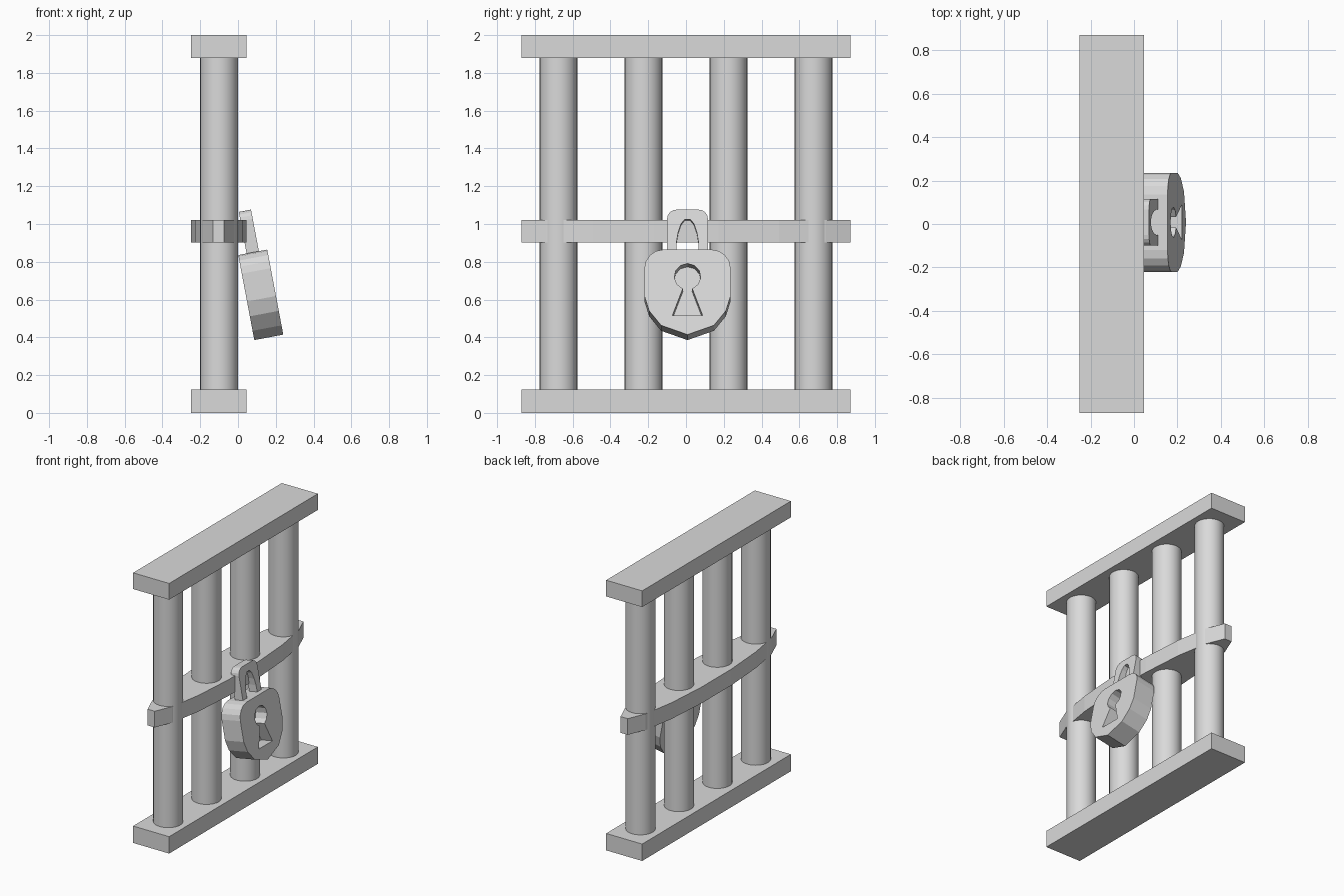
import bpy, bmesh, math
from mathutils import Matrix

if "Cube" in bpy.data.objects:
    bpy.data.objects.remove(bpy.data.objects["Cube"])

iron = bpy.data.materials.new("grey_iron")
iron.diffuse_color = (0.7, 0.7, 0.7, 1)
iron.use_nodes = True
iron.node_tree.nodes["Principled BSDF"].inputs["Base Color"].default_value = iron.diffuse_color
CX = -0.1025                      # centre plane of the grille


def finish(bm, name, matrix=None):
    bmesh.ops.recalc_face_normals(bm, faces=bm.faces[:])
    mesh = bpy.data.meshes.new(name)
    bm.to_mesh(mesh)
    bm.free()
    mesh.materials.append(iron)
    ob = bpy.data.objects.new(name, mesh)
    bpy.context.collection.objects.link(ob)
    if matrix is not None:
        ob.matrix_world = matrix
    return ob


def box(name, x0, x1, y0, y1, z0, z1):
    bm = bmesh.new()
    bmesh.ops.create_cube(bm, size=1)
    for v in bm.verts:
        v.co.x = x0 if v.co.x < 0 else x1
        v.co.y = y0 if v.co.y < 0 else y1
        v.co.z = z0 if v.co.z < 0 else z1
    return finish(bm, name)


def prism(name, pts, x0, x1, matrix):
    """Extrude a (y, z) outline from x0 to x1."""
    bm = bmesh.new()
    face = bm.faces.new([bm.verts.new((x0, y, z)) for y, z in pts])
    ext = bmesh.ops.extrude_face_region(bm, geom=[face])
    for v in ext["geom"]:
        if isinstance(v, bmesh.types.BMVert):
            v.co.x = x1
    return finish(bm, name, matrix)


def mirrored(half):
    """Complete a right-hand half outline, skipping points on the axis."""
    return half + [(-y, z) for y, z in reversed(half) if y > 1e-6]


def corner(y, z, r, n=4):
    """Rounded upper right corner, from the side up to the top."""
    return [(y - r + r * math.cos(a), z - r + r * math.sin(a))
            for a in (math.pi / 2 * i / n for i in range(n + 1))]


# top and bottom rails
box("bottom_rail", -0.25, 0.045, -0.87, 0.87, 0, 0.125)
box("top_rail", -0.25, 0.045, -0.87, 0.87, 1.88, 2.0)

# upright round bars
for i in range(4):
    bm = bmesh.new()
    bmesh.ops.create_cone(bm, cap_ends=True, segments=32, radius1=0.1, radius2=0.1, depth=1.77)
    bar = finish(bm, f"bar_{i + 1}", Matrix.Translation((-0.10, -0.675 + 0.45 * i, 1.0025)))
    bpy.ops.object.select_all(action='DESELECT')
    bar.select_set(True)
    bpy.context.view_layer.objects.active = bar
    bpy.ops.object.shade_smooth_by_angle(angle=math.radians(40))

# faceted oval band around the middle
bm = bmesh.new()
bmesh.ops.create_cone(bm, cap_ends=True, segments=16, radius1=1, radius2=1, depth=0.12)
bmesh.ops.rotate(bm, verts=bm.verts[:], matrix=Matrix.Rotation(math.pi / 16, 3, 'Z'))
mx = max(v.co.x for v in bm.verts)
if mx > 0.99:                     # keep a flat facet at each end
    bmesh.ops.rotate(bm, verts=bm.verts[:], matrix=Matrix.Rotation(math.pi / 16, 3, 'Z'))
    mx = max(v.co.x for v in bm.verts)
for v in bm.verts:
    v.co.x *= 0.1475 / mx
    v.co.y *= 0.87 / mx
finish(bm, "middle_band", Matrix.Translation((CX, 0, 0.962)))

# padlock, leaning outwards at the bottom; local origin is the body's top centre
lock = Matrix.Translation((0.078, 0.008, 0.85)) @ Matrix.Rotation(math.radians(-10.7), 4, 'Y')

body_half = [(0, -0.458), (0.14, -0.408), (0.203, -0.33), (0.228, -0.25)] + corner(0.228, 0, 0.1)
body = prism("padlock_body", mirrored(body_half), -0.078, 0.078, lock)

# keyhole recess
arc = [math.radians(-69 + 318 * i / 10) for i in range(11)]
hole = [(0.08, -0.355)] + [(0.07 * math.cos(a), -0.145 + 0.07 * math.sin(a)) for a in arc] + [(-0.08, -0.355)]
cutter = prism("keyhole_cutter", hole, -0.015, 0.12, lock)
cutter.hide_render = True
mod = body.modifiers.new("keyhole", 'BOOLEAN')
mod.operation = 'DIFFERENCE'
mod.solver = 'EXACT'
mod.object = cutter
bpy.context.view_layer.update()
bpy.ops.object.select_all(action='DESELECT')
body.select_set(True)
bpy.context.view_layer.objects.active = body
bpy.ops.object.modifier_apply(modifier=mod.name)
bpy.data.objects.remove(cutter)

# shackle: rounded outer outline with an arched opening
outer = mirrored([(0.108, -0.02)] + corner(0.108, 0.224, 0.05))
inner = mirrored([(0.06, -0.02), (0.058, 0.05), (0.05, 0.1), (0.034, 0.148), (0.014, 0.172)])
prism("padlock_shackle", outer + inner[::-1], -0.033, 0.033, lock)
